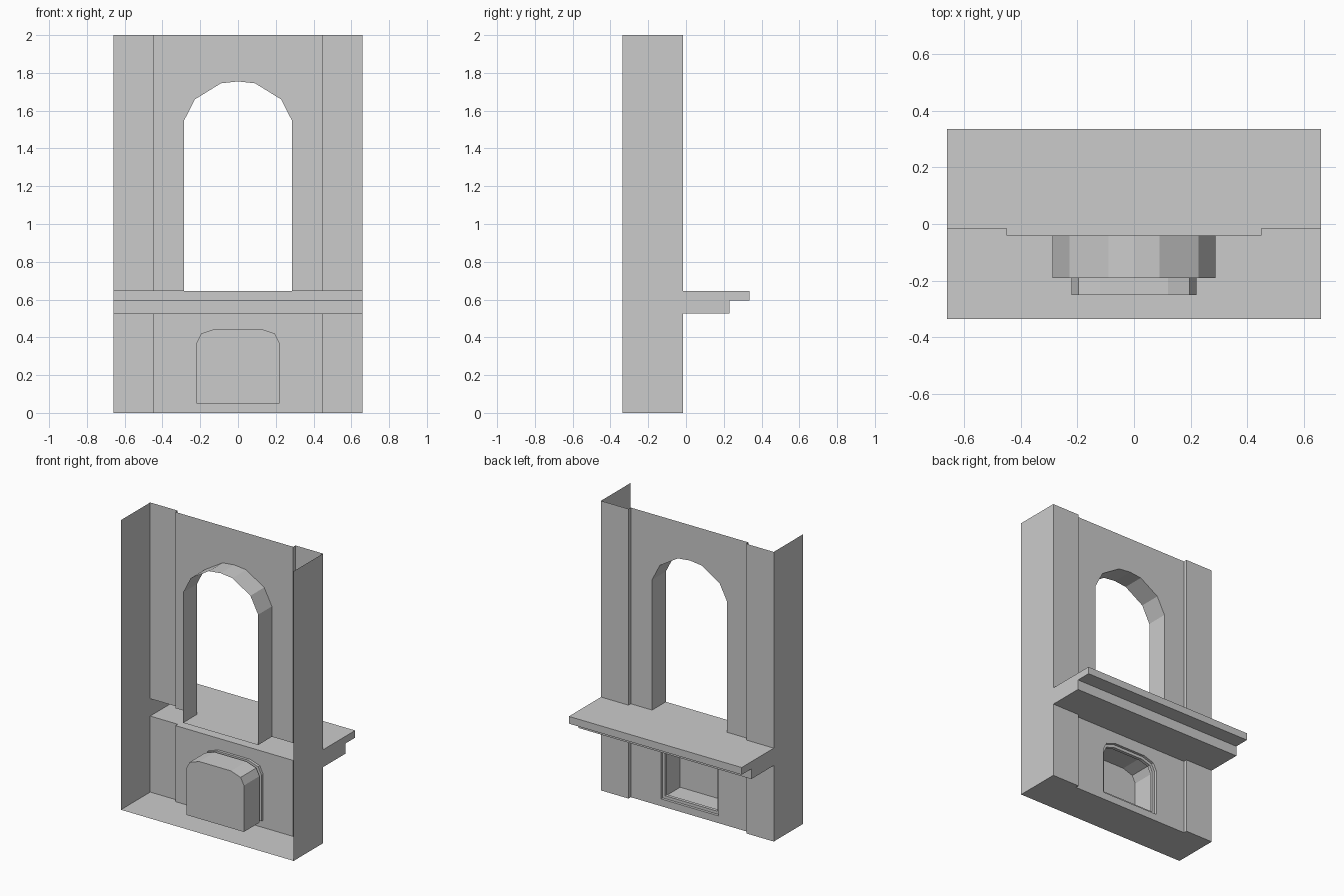
import bpy

if "Cube" in bpy.data.objects:
    bpy.data.objects.remove(bpy.data.objects["Cube"])

WALL, PIL, FRONT = -0.04, -0.015, -0.335   # y of wall sheet, pilaster face, front edge
W, PX, H = 0.66, 0.45, 2.0                 # half width, pilaster inner x, height
SHELF_LO, SHELF_MID, SHELF_HI = 0.525, 0.595, 0.645


def sheet(name, faces):
    """Open sheet made from polygons of the right half, mirrored in x."""
    verts, polys = [], []
    for f in faces:
        polys.append(list(range(len(verts), len(verts) + len(f))))
        verts += f
    me = bpy.data.meshes.new(name)
    me.from_pydata(verts, [], polys)
    ob = bpy.data.objects.new(name, me)
    bpy.context.collection.objects.link(ob)
    weld = ob.modifiers.new("weld", 'WELD')
    weld.merge_threshold = 0.0005
    mirror = ob.modifiers.new("mirror", 'MIRROR')
    mirror.merge_threshold = 0.0005
    return ob


def at_y(points, y):
    return [(x, y, z) for x, z in points]


def bridge(a, b):
    """Quads between two matching open loops."""
    return [[a[i], a[i + 1], b[i + 1], b[i]] for i in range(len(a) - 1)]


def strip(yz, x0, x1):
    """Profile in y, z swept along x."""
    return bridge([(x0, y, z) for y, z in yz], [(x1, y, z) for y, z in yz])


# Half outlines of the arched opening and of the lower niche
arch = [(0, 1.755), (0.09, 1.745), (0.228, 1.66), (0.287, 1.545),
        (0.287, SHELF_HI), (0, SHELF_HI)]
niche = [(0, 0.445), (0.12, 0.445), (0.195, 0.42), (0.22, 0.37), (0.22, 0.05), (0, 0.05)]
niche_in = [(0, 0.425), (0.115, 0.425), (0.18, 0.405), (0.2, 0.363), (0.2, 0.07), (0, 0.07)]

# Wall panels around the openings
sheet("upper_wall", [at_y(arch[:-1] + [(PX, SHELF_HI), (PX, H), (0, H)], WALL)])
sheet("lower_wall", [at_y(niche + [(0, 0), (PX, 0), (PX, SHELF_LO), (0, SHELF_LO)], WALL)])

# Tunnel of the arch, including its sill
sheet("arch_reveal", bridge(at_y(arch, WALL), at_y(arch, -0.19)))

# Niche: shallow rim, narrow neck, then the closed box
rings = [at_y(niche, WALL), at_y(niche, -0.058), at_y(niche_in, -0.058),
         at_y(niche_in, -0.08), at_y(niche, -0.08), at_y(niche, -0.25)]
faces = [q for a, b in zip(rings, rings[1:]) for q in bridge(a, b)]
sheet("niche_box", faces + [rings[-1]])

# Pilasters at both sides, above and below the shelf
for name, z0, z1 in (("lower_pilaster", 0, SHELF_LO), ("upper_pilaster", SHELF_HI, H)):
    a = [(PX, WALL, z0), (PX, PIL, z0), (W, PIL, z0)]
    b = [(x, y, z1) for x, y, _ in a]
    sheet(name, bridge(a, b))

# Stepped shelf, hollow towards the front
faces = []
for x0, x1, y in ((0, PX, WALL), (PX, W, PIL)):
    faces += strip([(y, SHELF_HI), (0.335, SHELF_HI), (0.335, SHELF_MID),
                    (0.23, SHELF_MID), (0.23, SHELF_LO), (y, SHELF_LO)], x0, x1)
sheet("shelf", faces)

# Side walls, whose outline also closes the shelf ends
side = [(FRONT, 0), (PIL, 0), (PIL, SHELF_LO), (0.23, SHELF_LO), (0.23, SHELF_MID),
        (0.335, SHELF_MID), (0.335, SHELF_HI), (PIL, SHELF_HI), (PIL, H), (FRONT, H)]
sheet("side_wall", [[(W, y, z) for y, z in side]])

# Bottom sheet
sheet("floor", [[(0, FRONT, 0), (0, WALL, 0), (PX, WALL, 0), (PX, PIL, 0),
                 (W, PIL, 0), (W, FRONT, 0)]])
